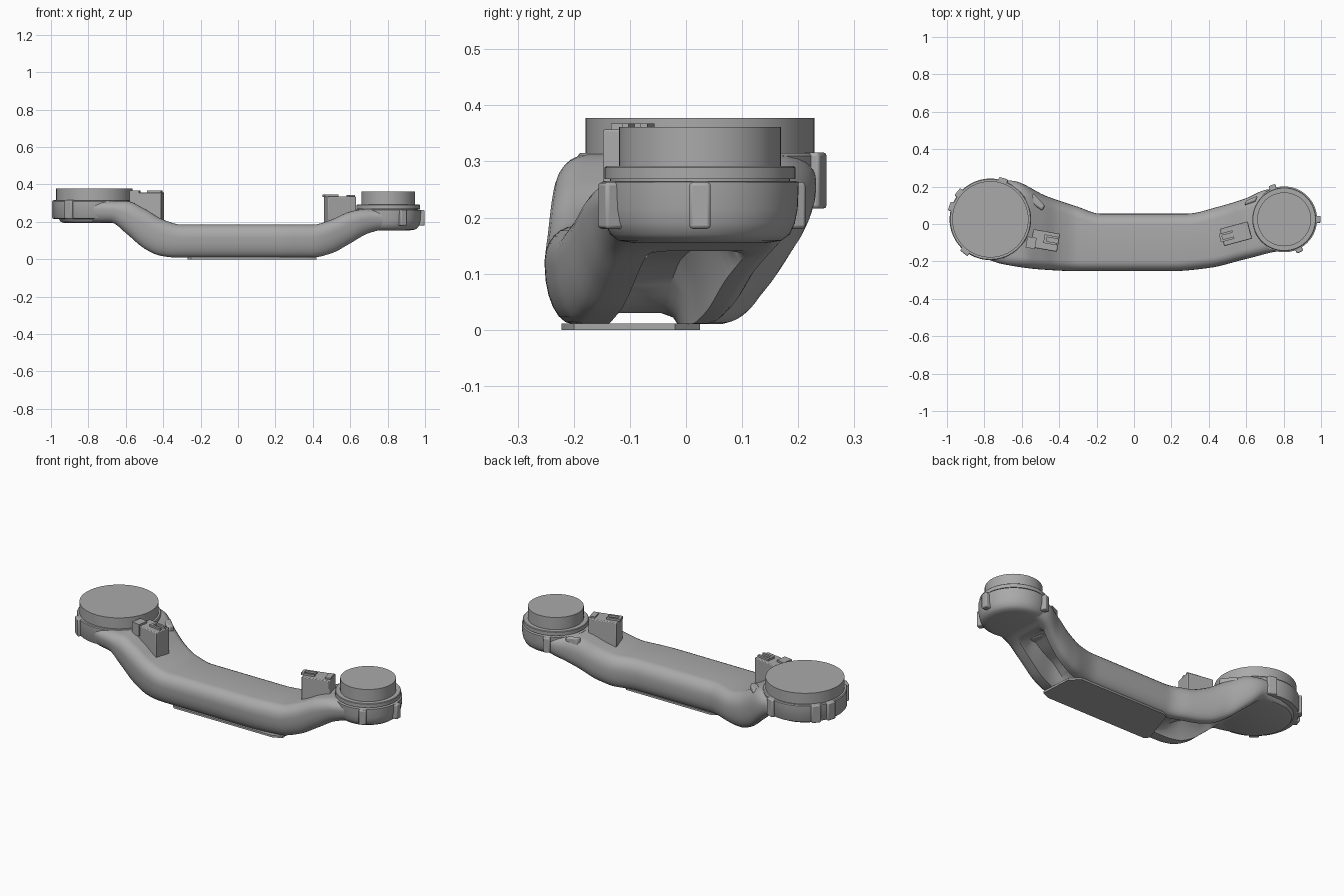
import bpy, bmesh, math
from mathutils import Vector

cube = bpy.data.objects.get("Cube")
if cube:
    bpy.data.objects.remove(cube, do_unlink=True)

grey = bpy.data.materials.new("plain grey")
grey.use_nodes = True
grey.diffuse_color = (0.4, 0.4, 0.4, 1)
grey.node_tree.nodes["Principled BSDF"].inputs["Base Color"].default_value = (0.4, 0.4, 0.4, 1)


def finish(bm, name, angle=35):
    bmesh.ops.recalc_face_normals(bm, faces=bm.faces)
    me = bpy.data.meshes.new(name)
    bm.to_mesh(me)
    bm.free()
    ob = bpy.data.objects.new(name, me)
    bpy.context.collection.objects.link(ob)
    me.materials.append(grey)
    bpy.ops.object.select_all(action='DESELECT')
    ob.select_set(True)
    bpy.context.view_layer.objects.active = ob
    bpy.ops.object.shade_smooth_by_angle(angle=math.radians(angle))
    return ob


def loft(name, rings, angle=35):
    bm = bmesh.new()
    loops = [[bm.verts.new(p) for p in ring] for ring in rings]
    n = len(loops[0])
    for a, b in zip(loops, loops[1:]):
        for i in range(n):
            j = (i + 1) % n
            bm.faces.new((a[i], a[j], b[j], b[i]))
    bm.faces.new(loops[0])
    bm.faces.new(loops[-1])
    return finish(bm, name, angle)


def lathe(name, centre, profile, n=64):
    cx, cy = centre
    ring = lambda r, z: [(cx + r * math.cos(math.tau * i / n),
                          cy + r * math.sin(math.tau * i / n), z) for i in range(n)]
    return loft(name, [ring(r, z) for r, z in profile])


def prism(name, outline, z0, z1, bevel=0.0):
    ob = loft(name, [[(x, y, z) for x, y in outline] for z in (z0, z1)])
    if bevel:
        mod = ob.modifiers.new("soft edges", 'BEVEL')
        mod.width, mod.segments = bevel, 2
    return ob


def box(name, centre, size, z0, z1, turn=0, bevel=0.0):
    c, s = math.cos(math.radians(turn)), math.sin(math.radians(turn))
    pts = []
    for u, v in ((-1, -1), (1, -1), (1, 1), (-1, 1)):
        a, b = u * size[0] / 2, v * size[1] / 2
        pts.append((centre[0] + a * c - b * s, centre[1] + a * s + b * c))
    return prism(name, pts, z0, z1, bevel)


def smooth(keys, x):
    """Monotone cubic through the (x, value) keys."""
    if x <= keys[0][0]:
        return keys[0][1]
    if x >= keys[-1][0]:
        return keys[-1][1]
    slope = [(b[1] - a[1]) / (b[0] - a[0]) for a, b in zip(keys, keys[1:])]
    tan = [0] + [2 * a * b / (a + b) if a * b > 0 else 0 for a, b in zip(slope, slope[1:])] + [0]
    for i, (a, b) in enumerate(zip(keys, keys[1:])):
        if x <= b[0]:
            h = b[0] - a[0]
            t = (x - a[0]) / h
            return ((1 + 2 * t) * (1 - t) ** 2 * a[1] + t * (1 - t) ** 2 * h * tan[i]
                    + t * t * (3 - 2 * t) * b[1] + t * t * (t - 1) * h * tan[i + 1])


# Arm outlines along x: underside, top, front edge, back edge, groove depth
LOW = [(-.68, .197), (-.6, .14), (-.5, .057), (-.42, .02), (-.34, .01), (.4, .01),
       (.5, .032), (.6, .085), (.7, .14), (.78, .157)]
TOP = [(-.6, .312), (-.5, .27), (-.4, .212), (-.3, .185), (.4, .185), (.5, .212),
       (.6, .255), (.68, .268)]
FRONT = [(-.85, -.175), (-.7, -.215), (-.5, -.243), (-.3, -.252), (.2, -.252),
         (.4, -.235), (.6, -.187), (.8, -.145)]
BACK = [(-.66, .232), (-.47, .15), (-.3, .092), (-.18, .055), (.28, .055), (.45, .092),
        (.6, .138), (.72, .185)]
GROOVE = [(-.66, 0), (-.56, .07), (-.42, .1), (-.24, .02), (.3, .02), (.45, .11),
          (.6, .09), (.7, 0)]


def arm_section(x):
    z0, z1, y0, y1 = (smooth(k, x) for k in (LOW, TOP, FRONT, BACK))
    g = smooth(GROOVE, x)
    h = z1 - z0
    pts = []
    # rounded corners: centre sign in y and z, radius in y and z, start angle
    for left, low, ry, rz, start in ((0, 0, .06, .4, 0), (1, 0, .055, .35, 90),
                                     (1, 1, .05, .6, 180), (0, 1, .045, .5, 270)):
        cy = y0 + ry if left else y1 - ry
        cz = z0 + rz * h if low else z1 - rz * h
        if left and low:
            arc_end = len(pts)
        for k in range(7):
            a = math.radians(start + 15 * k)
            pts.append((x, cy + ry * math.cos(a), cz + rz * h * math.sin(a)))
        if left and low:
            # channel between the two lower walls
            a, b = y0 + .095, y1 - .07
            for y, d in ((a, 0), (a + .008, .6), (a + .03, 1), (b - .03, 1), (b - .008, .6), (b, 0)):
                pts.append((x, y, z0 + g * d))
    return pts


stations = [-.78 + 1.56 * i / 78 for i in range(79)]
loft("arm", [arm_section(x) for x in stations], 40)
prism("bottom_plate", [(-.27, -.2), (-.25, -.222), (.37, -.222), (.42, -.2), (.41, -.02),
                       (.36, .025), (-.17, .025), (-.2, .01)], 0, .011)

# Large end
BIG, SMALL = (-.768, .025), (.803, .025)
lathe("large_housing", BIG, [(.165, .195), (.18, .2), (.19, .215), (.214, .218), (.218, .224),
                             (.218, .31), (.214, .315)])
lathe("large_cap", BIG, [(.204, .31), (.204, .377)])

# Small end
lathe("small_housing", SMALL, [(.12, .155), (.145, .159), (.16, .17), (.169, .19), (.174, .215),
                               (.176, .263), (.17, .265)])
lathe("small_flange", SMALL, [(.16, .26), (.16, .269), (.17, .269), (.17, .289), (.167, .292)])
lathe("small_cap", SMALL, [(.144, .285), (.144, .361)])


# Locking lugs round each housing
def lugs(name, centre, radius, angles, z0, z1, width):
    for i, deg in enumerate(angles):
        a = math.radians(deg)
        pos = (centre[0] + radius * math.cos(a), centre[1] + radius * math.sin(a))
        box(f"{name}_{i + 1}", pos, (.04, width), z0, z1, deg, .006)


lugs("large_lug", BIG, .211, (72, 140, 162, 232), .216, .316, .05)
lugs("small_lug", SMALL, .175, (0, 110, 296), .18, .263, .038)

# Latch blocks beside each housing, with a raised catch
box("large_latch", (-.475, -.088), (.145, .098), .17, .357, -10, .004)
box("small_latch", (.545, -.052), (.155, .095), .17, .335, 15, .004)
for name, c, turn, z in (("large", (-.445, -.085), -10, .355), ("small", (.495, -.066), 15, .333)):
    t = math.radians(turn)
    for k, off in (("front", -.017), ("back", .017)):
        pos = (c[0] - off * math.sin(t), c[1] + off * math.cos(t))
        box(f"{name}_catch_{k}", pos, (.075, .012), z, z + .013, turn)
    box(f"{name}_catch_bar", (c[0] - .03 * math.cos(t), c[1] - .03 * math.sin(t)),
        (.014, .04), z, z + .013, turn)
box("large_hinge_pad", (-.55, -.1), (.05, .06), .3, .368, -10)
box("small_hinge_pad", (.603, -.036), (.03, .06), .3, .343, 15)

# Small ribs joining the arm to the housings at the back
prism("large_rib", [(-.56, .12), (-.49, .07), (-.475, .1), (-.54, .165)], .2, .29, .01)
prism("small_rib", [(.59, .1), (.65, .12), (.66, .15), (.6, .125)], .2, .268, .008)
